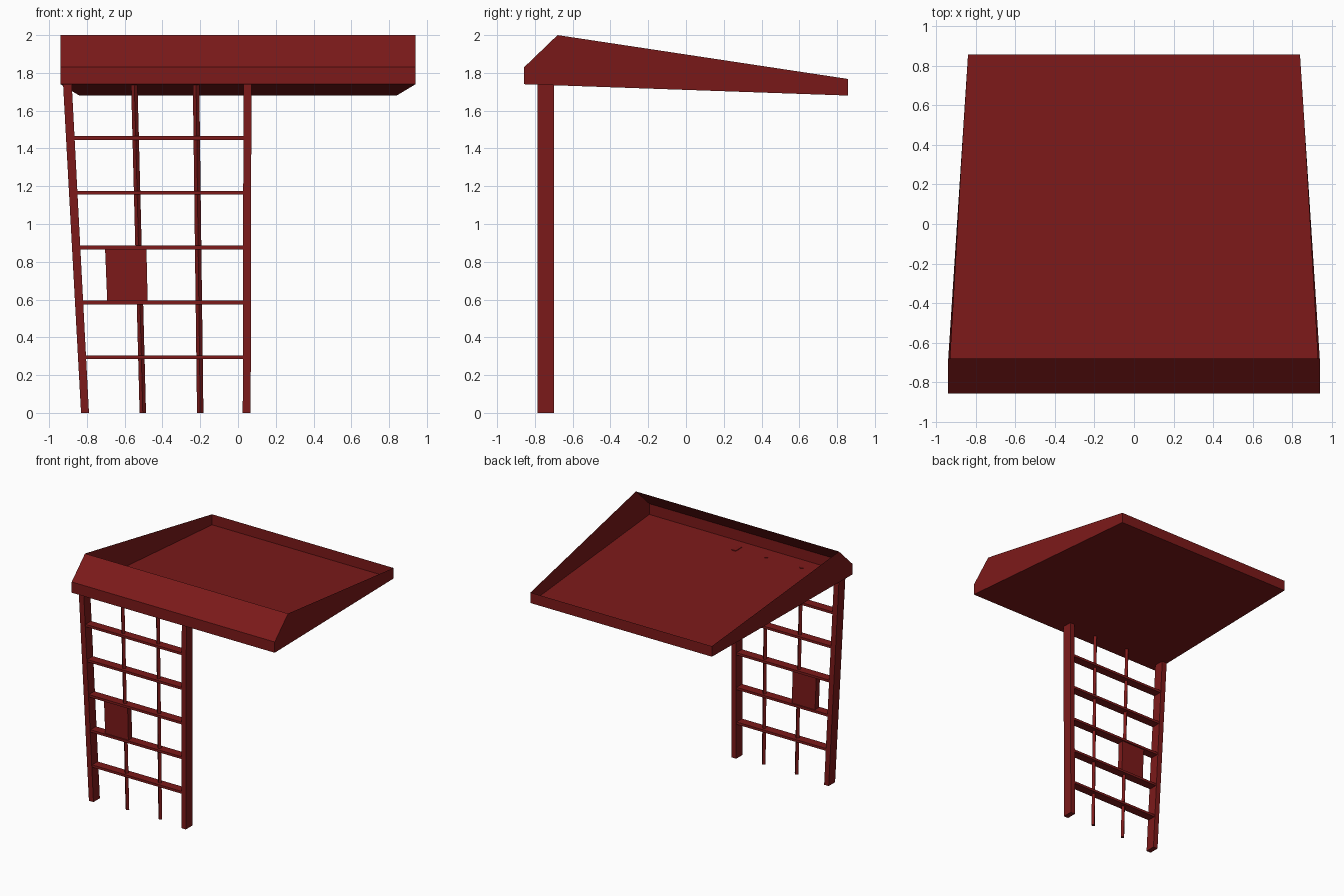
import bpy, bmesh
from mathutils import Vector

if "Cube" in bpy.data.objects:
    bpy.data.objects.remove(bpy.data.objects["Cube"])

red = bpy.data.materials.new("dark_red")
red.diffuse_color = (0.2, 0.01, 0.01, 1)
red.use_nodes = True
red.node_tree.nodes["Principled BSDF"].inputs["Base Color"].default_value = red.diffuse_color


def make_object(name, bm, recalc=True):
    if recalc:
        bmesh.ops.recalc_face_normals(bm, faces=bm.faces)
    me = bpy.data.meshes.new(name)
    bm.to_mesh(me)
    bm.free()
    me.materials.append(red)
    ob = bpy.data.objects.new(name, me)
    bpy.context.collection.objects.link(ob)
    return ob


def prism(name, lower, upper):
    """Join two matching rings of points into a closed solid."""
    bm = bmesh.new()
    a = [bm.verts.new(p) for p in lower]
    b = [bm.verts.new(p) for p in upper]
    bm.faces.new(a)
    bm.faces.new(b)
    for i in range(len(a)):
        j = (i + 1) % len(a)
        bm.faces.new((a[i], a[j], b[j], b[i]))
    return make_object(name, bm)


def rect(x0, x1, y0, y1, z):
    return [(x0, y0, z), (x1, y0, z), (x1, y1, z), (x0, y1, z)]


def diamond(x, y, r, z):
    return [(x - r, y, z), (x, y - r, z), (x + r, y, z), (x, y + r, z)]


# Roof tray: open-topped thin shell lofted from one side profile (half width, y, z)
profile = [(0.94, -0.68, 2.0), (0.94, -0.857, 1.83), (0.94, -0.857, 1.74),
           (0.84, 0.857, 1.68), (0.84, 0.857, 1.768)]
bm = bmesh.new()
left = [bm.verts.new((-w, y, z)) for w, y, z in profile]
right = [bm.verts.new((w, y, z)) for w, y, z in profile]
for i in range(len(profile) - 1):
    bm.faces.new((left[i], left[i + 1], right[i + 1], right[i]))
bm.faces.new(left[::-1])
bm.faces.new(right)
make_object("roof_tray", bm)

# Two upright posts
TOP, Y0, Y1 = 1.74, -0.785, -0.70
YC = (Y0 + Y1) / 2
prism("left_post", rect(-0.831, -0.789, Y0, Y1, 0), rect(-0.926, -0.88, Y0, Y1, TOP))
prism("right_post", rect(0.025, 0.067, Y0, Y1, 0), rect(0.029, 0.071, Y0, Y1, TOP))

# Slim upright rods
for i, (xb, xt) in enumerate([(-0.504, -0.549), (-0.2, -0.222)]):
    prism(f"upright_rod_{i + 1}", diamond(xb, YC, 0.017, 0), diamond(xt, YC, 0.017, TOP))

# Horizontal shelves between the posts
for i in range(5):
    z = 0.295 + i * 0.29
    x0 = -0.80 - 0.0525 * z
    prism(f"shelf_{i + 1}", rect(x0, 0.035, Y0 + 0.006, Y1 - 0.006, z - 0.01),
          rect(x0, 0.035, Y0 + 0.006, Y1 - 0.006, z + 0.01))

# Small panel fixed between two shelves
prism("panel", rect(-0.692, -0.478, YC - 0.025, YC + 0.025, 0.585),
      rect(-0.704, -0.485, YC - 0.025, YC + 0.025, 0.875))
